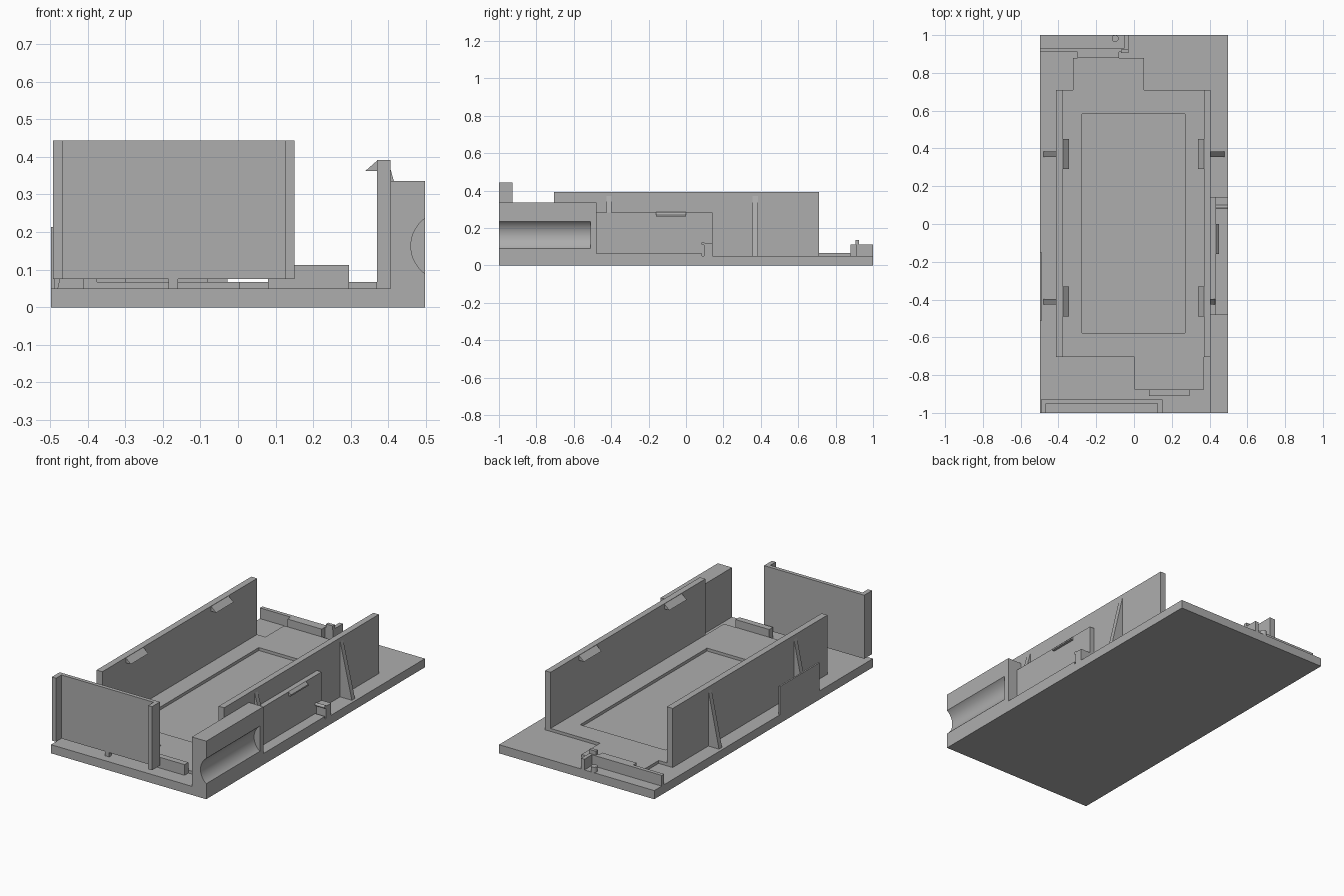
import bpy, bmesh, math
from mathutils import Vector

if "Cube" in bpy.data.objects:
    bpy.data.objects.remove(bpy.data.objects["Cube"])

grey = bpy.data.materials.new("matte grey")
grey.diffuse_color = (0.42, 0.42, 0.42, 1)
grey.use_nodes = True
grey.node_tree.nodes["Principled BSDF"].inputs["Base Color"].default_value = grey.diffuse_color


def prism(name, points, axis, lo, hi):
    """Extrude a 2D outline along an axis; outline is (x,y), (x,z) or (y,z)."""
    def place(a, b, c):
        return {"z": (a, b, c), "y": (a, c, b), "x": (c, a, b)}[axis]
    bm = bmesh.new()
    face = bm.faces.new([bm.verts.new(place(a, b, lo)) for a, b in points])
    ext = bmesh.ops.extrude_face_region(bm, geom=[face])
    moved = [g for g in ext["geom"] if isinstance(g, bmesh.types.BMVert)]
    bmesh.ops.translate(bm, verts=moved, vec=Vector(place(0, 0, hi - lo)))
    bmesh.ops.recalc_face_normals(bm, faces=bm.faces)
    mesh = bpy.data.meshes.new(name)
    bm.to_mesh(mesh)
    bm.free()
    mesh.materials.append(grey)
    obj = bpy.data.objects.new(name, mesh)
    bpy.context.collection.objects.link(obj)
    return obj


def box(name, x0, x1, y0, y1, z0, z1):
    return prism(name, [(x0, y0), (x1, y0), (x1, y1), (x0, y1)], "z", z0, z1)


def disc(a, b, r, n=16):
    return [(a + r * math.cos(2 * math.pi * i / n),
             b + r * math.sin(2 * math.pi * i / n)) for i in range(n)]


def smooth(obj):
    bpy.ops.object.select_all(action="DESELECT")
    obj.select_set(True)
    bpy.context.view_layer.objects.active = obj
    bpy.ops.object.shade_smooth_by_angle(angle=math.radians(30))


W, B, P = 0.497, 0.05, 0.067   # half width, base top, raised floor top

# Base plate and stepped raised floor with a rectangular pocket
box("base_plate", -W, W, -1, 1, 0, B)
floor = prism("raised_floor", [
    (-0.41, -0.705), (0.003, -0.705), (0.003, -0.875), (0.37, -0.875),
    (0.37, -0.705), (0.405, -0.705), (0.405, 0.71), (0.053, 0.71),
    (0.053, 0.88), (-0.322, 0.88), (-0.322, 0.71), (-0.41, 0.71)], "z", B, P)
cutter = box("pocket_cutter", -0.275, 0.27, -0.578, 0.583, 0.03, 0.2)
cutter.hide_render = True
cutter.hide_set(True)
cut = floor.modifiers.new("pocket", "BOOLEAN")
cut.operation = "DIFFERENCE"
cut.object = cutter

# Side walls with inner hooks and outer triangular ribs
for side, s, face, inner in (("left", -1, 0.412, 0.375), ("right", 1, 0.405, 0.37)):
    x0, x1 = sorted((s * face, s * inner))
    box(side + "_wall", x0, x1, -0.705, 0.71, B, 0.392)
    for end, hook_y, rib_y in (("front", -0.41, -0.412), ("back", 0.37, 0.37)):
        tip = s * (inner - 0.032)
        prism(f"{side}_{end}_hook",
              [(s * inner, 0.362), (tip, 0.362), (s * inner, 0.39)],
              "y", hook_y - 0.08, hook_y + 0.08)
        if side == "right" and end == "front":
            foot, low = 0.43, 0.28      # short rib above the socket plate
        else:
            foot, low = 0.48, B
        prism(f"{side}_{end}_rib",
              [(s * face, low), (s * foot, low), (s * face, 0.37)],
              "y", rib_y - 0.014, rib_y + 0.014)

# Small outer plate on the left edge
box("left_edge_plate", -W, -0.488, -0.51, -0.15, B, 0.213)

# Front end wall: a shallow channel raised on a peg
box("end_wall", -0.492, 0.15, -0.95, -0.928, 0.075, 0.443)
box("end_wall_left_flange", -0.492, -0.465, -1, -0.95, 0.075, 0.443)
box("end_wall_right_flange", 0.125, 0.15, -1, -0.95, 0.075, 0.443)
box("end_wall_peg", -0.185, -0.16, -0.95, -0.928, B, 0.075)

# Stop bars at both ends of the raised floor
box("front_stop_bar", 0.08, 0.295, -0.91, -0.875, B, 0.112)
box("back_stop_bar", -0.3, -0.08, 0.88, 0.91, B, 0.112)

# Grooved corner block on the right
r, cx, cz = 0.0905, 0.5505, 0.163
half = math.acos((cx - W) / r)
arc = [(cx - r * math.cos(t), cz + r * math.sin(t))
       for t in [half * (1 - i / 12) for i in range(25)]]
smooth(prism("grooved_block",
             [(W, 0), (0.405, 0), (0.405, 0.336), (W, 0.336)] + arc,
             "y", -1, -0.51))
box("block_end", 0.405, W, -0.51, -0.478, 0, 0.336)

# Plate beside the block with sill, latch and post
box("socket_plate", 0.405, 0.435, -0.478, 0.143, B, 0.284)
box("socket_sill", 0.435, W, -0.478, 0.085, B, 0.065)
prism("socket_latch", [(0.435, 0.262), (0.45, 0.262), (0.45, 0.27), (0.435, 0.285)],
      "y", -0.16, 0)
box("socket_post", 0.435, W, 0.095, 0.143, B, 0.12)
smooth(prism("socket_post_bead", disc(0.091, 0.117, 0.009), "x", 0.435, W))

# Back rail with end post and small catch
box("back_rail", -W, -0.05, 0.91, 0.932, B, 0.112)
box("back_post", -0.05, -0.028, 0.91, 1, B, 0.112)
box("back_post_tip", -0.07, -0.028, 0.905, 0.925, 0.112, 0.135)
smooth(prism("back_catch", disc(-0.1, 0.982, 0.018), "z", B, 0.08))
